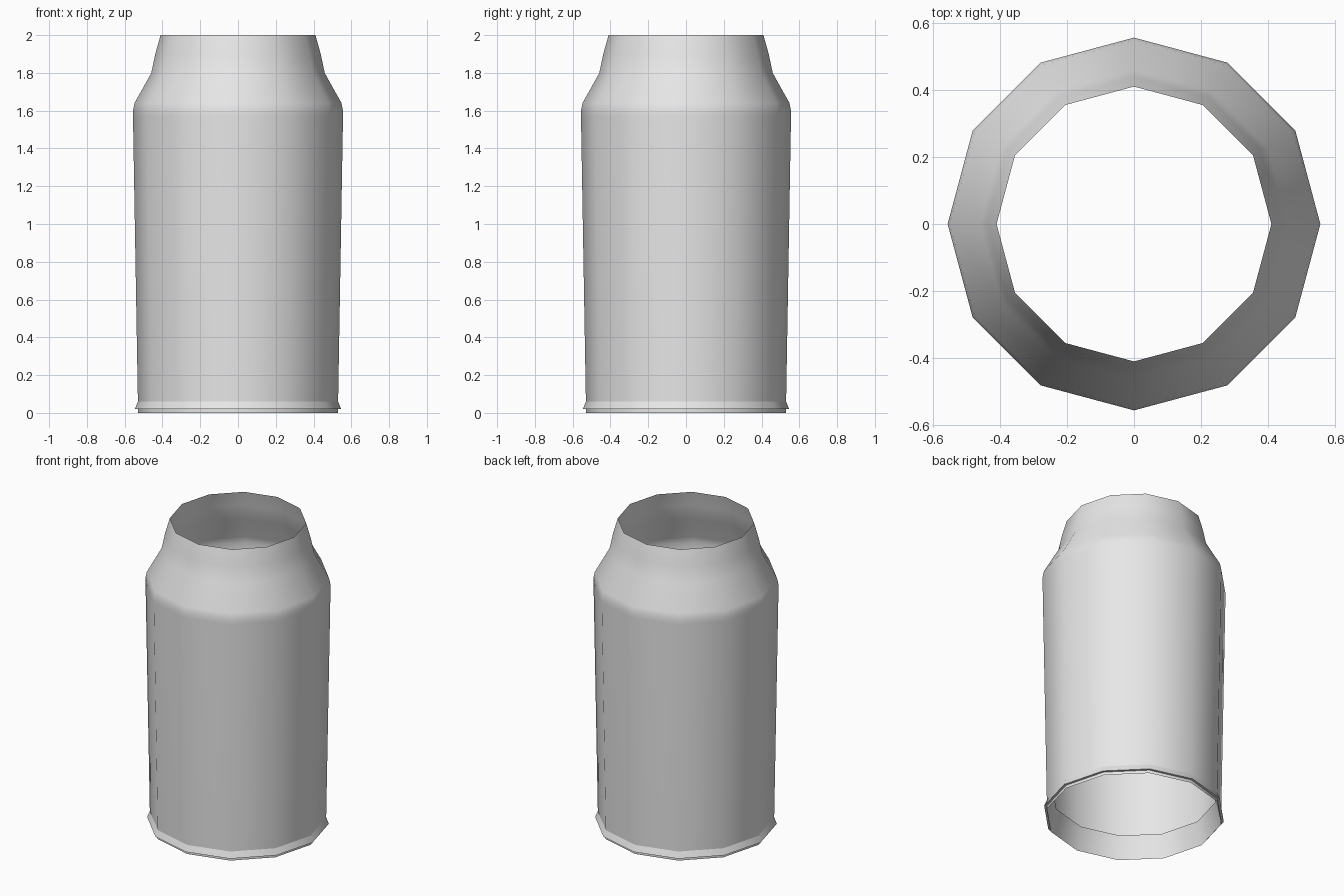
import bpy, bmesh, math

if "Cube" in bpy.data.objects:
    bpy.data.objects.remove(bpy.data.objects["Cube"], do_unlink=True)

SIDES = 12

metal = bpy.data.materials.new("light grey metal")
metal.use_nodes = True
GREY = (0.8, 0.8, 0.8, 1)
metal.diffuse_color = GREY
metal.node_tree.nodes["Principled BSDF"].inputs["Base Color"].default_value = GREY


def lathe(name, profile):
    """Open shell turned around z from (radius, height) points."""
    bm = bmesh.new()
    rings = [[bm.verts.new((r * math.cos(math.tau * i / SIDES),
                            r * math.sin(math.tau * i / SIDES), z))
              for i in range(SIDES)] for r, z in profile]
    for low, high in zip(rings, rings[1:]):
        for i in range(SIDES):
            j = (i + 1) % SIDES
            bm.faces.new((low[i], low[j], high[j], high[i]))
    mesh = bpy.data.meshes.new(name)
    bm.to_mesh(mesh)
    bm.free()
    mesh.materials.append(metal)
    obj = bpy.data.objects.new(name, mesh)
    bpy.context.collection.objects.link(obj)
    bpy.ops.object.select_all(action='DESELECT')
    obj.select_set(True)
    bpy.context.view_layer.objects.active = obj
    bpy.ops.object.shade_smooth_by_angle(angle=math.radians(40))
    return obj


# Tapered wall with shoulder and neck, open at the top
lathe("body", [(0.53, 0.06), (0.556, 1.57), (0.556, 1.6), (0.548, 1.64),
               (0.459, 1.8), (0.438, 1.9), (0.41, 2.0)])
# Flared ring around the foot
lathe("base_flange", [(0.53, 0.02), (0.546, 0.02), (0.53, 0.06)])
# Foot edge and the lip turned up inside it
lathe("base_lip", [(0.495, 0.15), (0.53, 0.0), (0.53, 0.02)])
